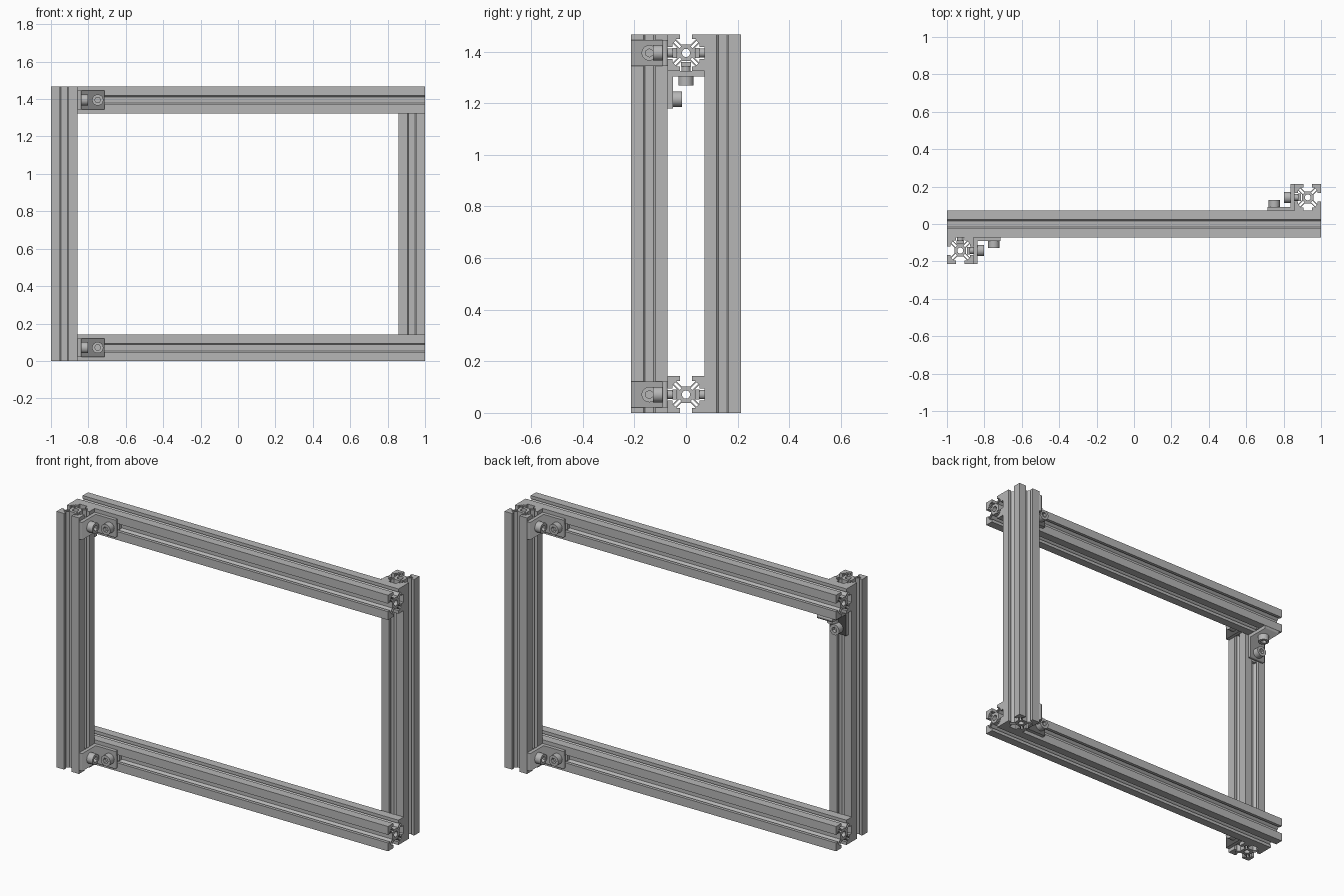
import bpy
import bmesh
from math import cos, sin, pi, radians
from mathutils import Matrix, Vector

cube = bpy.data.objects.get("Cube")
if cube:
    bpy.data.objects.remove(cube, do_unlink=True)

H = 0.071          # half width of the slotted bar
TOP = 1.466        # overall height
PLATE = 0.02       # bracket thickness
X, Y, Z = Vector((1, 0, 0)), Vector((0, 1, 0)), Vector((0, 0, 1))

metal = bpy.data.materials.new("grey_metal")
metal.use_nodes = True
GREY = (0.47, 0.47, 0.47, 1)
metal.diffuse_color = GREY
metal.node_tree.nodes["Principled BSDF"].inputs["Base Color"].default_value = GREY


def ngon(radius, sides):
    return [(radius * cos(2 * pi * i / sides), radius * sin(2 * pi * i / sides))
            for i in range(sides)]


def rect(w, h, cx=0, cy=0):
    return [(cx + sx * w / 2, cy + sy * h / 2)
            for sx, sy in ((-1, -1), (1, -1), (1, 1), (-1, 1))]


def turned(points, angle):
    c, s = cos(angle), sin(angle)
    return [(c * x - s * y, s * x + c * y) for x, y in points]


def add_solid(bm, loops, z0, z1):
    """Extrude a filled outline (later loops are holes) from z0 to z1."""
    curve = bpy.data.curves.new("outline", "CURVE")
    curve.dimensions, curve.fill_mode = "2D", "BOTH"
    curve.extrude = (z1 - z0) / 2
    for loop in loops:
        spline = curve.splines.new("POLY")
        spline.points.add(len(loop) - 1)
        for point, (x, y) in zip(spline.points, loop):
            point.co = (x, y, 0, 1)
        spline.use_cyclic_u = True
    temp = bpy.data.objects.new("outline", curve)
    mesh = bpy.data.meshes.new_from_object(temp)
    bpy.data.objects.remove(temp)
    bpy.data.curves.remove(curve)
    piece = bmesh.new()
    piece.from_mesh(mesh)
    bmesh.ops.remove_doubles(piece, verts=piece.verts, dist=0.00005)
    bmesh.ops.recalc_face_normals(piece, faces=piece.faces)
    bmesh.ops.translate(piece, verts=piece.verts, vec=(0, 0, (z0 + z1) / 2))
    piece.to_mesh(mesh)
    piece.free()
    bm.from_mesh(mesh)
    bpy.data.meshes.remove(mesh)


def make_mesh(name, pieces):
    bm = bmesh.new()
    for loops, z0, z1 in pieces:
        add_solid(bm, loops, z0, z1)
    mesh = bpy.data.meshes.new(name)
    bm.to_mesh(mesh)
    bm.free()
    mesh.materials.append(metal)
    return mesh


def place(name, mesh, origin, a, b, c):
    obj = bpy.data.objects.new(name, mesh)
    bpy.context.collection.objects.link(obj)
    obj.matrix_world = Matrix.Translation(origin) @ Matrix((a, b, c)).transposed().to_4x4()
    return obj


# Slotted bar section: one T-slot side repeated four times, plus bore and web slits
half_slot = [(0.023, H), (0.023, 0.053), (0.038, 0.053), (0.017, 0.032)]
side = [(H, H)] + half_slot + [(-x, y) for x, y in reversed(half_slot)]
outline = [p for i in range(4) for p in turned(side, i * pi / 2)]
slits = [turned(rect(0.032, 0.01, 0.046), pi / 4 + i * pi / 2) for i in range(4)]
section = [outline, ngon(0.016, 24)] + slits

rail_mesh = make_mesh("rail", [(section, -1, 1)])
post_mesh = make_mesh("post", [(section, 0, TOP)])

# Angle bracket, drawn as an L and extruded over its width
L1, L2 = 2 * H, 0.144
ell = [(0, 0), (L1, 0), (L1, PLATE), (PLATE, PLATE), (PLATE, L2), (0, L2)]
bracket_mesh = make_mesh("bracket", [([ell], -0.05, 0.05)])

# Socket-head bolt with shank and slot nut
bolt_mesh = make_mesh("bolt", [
    ([ngon(0.03, 32)], PLATE, PLATE + 0.016),
    ([ngon(0.03, 32), ngon(0.016, 6)], PLATE + 0.016, PLATE + 0.036),
    ([ngon(0.018, 24)], -0.02, PLATE),
    ([rect(0.07, 0.04)], -0.036, -0.018),
])

# Rails and posts
place("bottom_rail", rail_mesh, (0, 0, H), Y, Z, X)
place("top_rail", rail_mesh, (0, 0, TOP - H), Y, Z, X)
place("front_post", post_mesh, (H - 1, -2 * H, 0), X, Y, Z)
place("back_post", post_mesh, (1 - H, 2 * H, 0), X, Y, Z)


def add_bracket(name, corner, u, v):
    """Bracket with one leg along u, the other along v, and a bolt in each."""
    corner, w = Vector(corner), u.cross(v)
    place(name, bracket_mesh, corner, u, v, w)
    place(name + "_short_bolt", bolt_mesh, corner + u * H, w, u, v)
    place(name + "_long_bolt", bolt_mesh, corner + v * 0.108, v, w, u)


inner = 1 - 2 * H
for level, z in (("bottom", H), ("top", TOP - H)):
    add_bracket(level + "_front_bracket", (-inner, -H, z), -Y, X)
    add_bracket(level + "_back_bracket", (inner, H, z), Y, -X)
add_bracket("under_rail_bracket", (H - 1, -H, TOP - 2 * H), Y, -Z)

# Smooth round bolts, keep their edges sharp
bpy.ops.object.select_all(action="DESELECT")
for obj in bpy.context.collection.objects:
    if obj.type == "MESH" and obj.data in (bolt_mesh, rail_mesh, post_mesh):
        obj.select_set(True)
        bpy.context.view_layer.objects.active = obj
bpy.ops.object.shade_smooth_by_angle(angle=radians(30))
